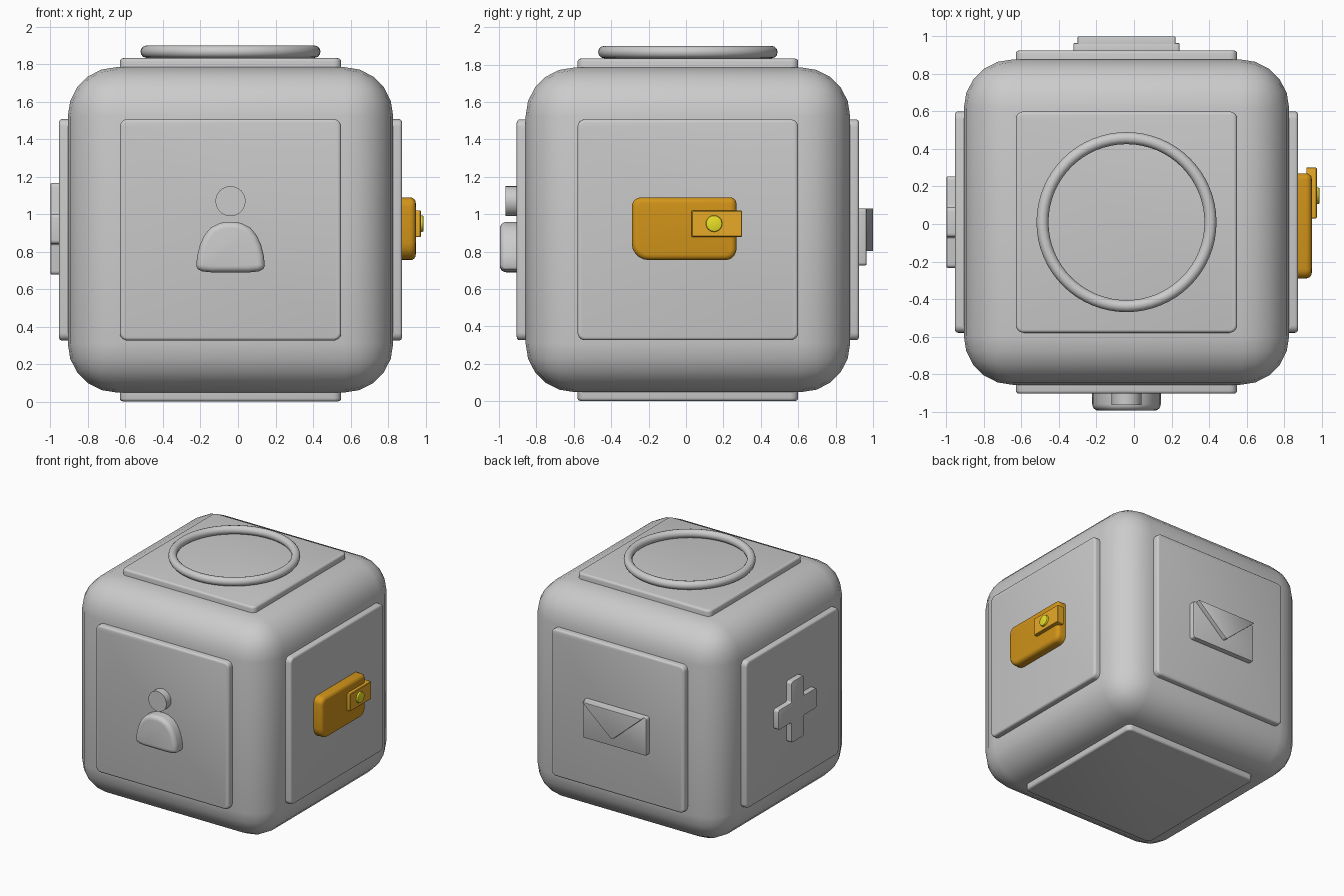
import bpy, bmesh
from math import sin, cos, pi, radians
from mathutils import Vector, Matrix

if "Cube" in bpy.data.objects:
    bpy.data.objects.remove(bpy.data.objects["Cube"])

C = Vector((-0.04, 0.01, 0.917))   # cube centre
P = 0.915                          # distance from centre to panel face

# local axes (u, v, outward) of every cube side
X, Y, Z = Vector((1, 0, 0)), Vector((0, 1, 0)), Vector((0, 0, 1))
SIDES = {
    "front": (X, Z, -Y), "back": (-X, Z, Y), "right": (Y, Z, X),
    "left": (-Y, Z, -X), "top": (X, Y, Z), "bottom": (X, -Y, -Z),
}


def material(name, rgb):
    m = bpy.data.materials.new(name)
    m.diffuse_color = (*rgb, 1)
    m.use_nodes = True
    m.node_tree.nodes["Principled BSDF"].inputs["Base Color"].default_value = m.diffuse_color
    return m


def finish(name, bm, mat=None):
    bmesh.ops.recalc_face_normals(bm, faces=bm.faces)
    me = bpy.data.meshes.new(name)
    bm.to_mesh(me)
    bm.free()
    ob = bpy.data.objects.new(name, me)
    bpy.context.collection.objects.link(ob)
    if mat:
        me.materials.append(mat)
    bpy.ops.object.select_all(action='DESELECT')
    ob.select_set(True)
    bpy.context.view_layer.objects.active = ob
    bpy.ops.object.shade_smooth_by_angle(angle=radians(35))
    return ob


def rounded(corners, seg=5):
    """Outline from (u, v, radius) corners, each rounded by a curve."""
    out, n = [], len(corners)
    for i, (u, v, r) in enumerate(corners):
        p = Vector((u, v))
        if r == 0:
            out.append(p)
            continue
        a = p + (Vector(corners[i - 1][:2]) - p).normalized() * r
        b = p + (Vector(corners[(i + 1) % n][:2]) - p).normalized() * r
        o = a + b - p
        for k in range(seg + 1):
            t = k / seg * pi / 2
            out.append(o + (a - o) * cos(t) + (b - o) * sin(t))
    return out


def circle(u, v, r, n=32):
    return [(u + r * cos(2 * pi * i / n), v + r * sin(2 * pi * i / n)) for i in range(n)]


def rect(u0, u1, v0, v1, r):
    return rounded([(u0, v0, r), (u1, v0, r), (u1, v1, r), (u0, v1, r)])


def plate(name, side, outline, w0, w1, bevel=0, seg=3, mat=None):
    """Extrude an outline outward on a cube side and round its outer rim."""
    u, v, w = SIDES[side]
    bm = bmesh.new()
    base = bm.faces.new([bm.verts.new(C + u * p[0] + v * p[1] + w * w0) for p in outline])
    geo = bmesh.ops.extrude_face_region(bm, geom=[base], use_keep_orig=True)["geom"]
    top = [g for g in geo if isinstance(g, bmesh.types.BMVert)]
    bmesh.ops.translate(bm, verts=top, vec=w * (w1 - w0))
    if bevel:
        cap = next(g for g in geo if isinstance(g, bmesh.types.BMFace))
        bmesh.ops.bevel(bm, geom=list(cap.edges), offset=bevel, segments=seg,
                        profile=0.5, affect='EDGES', clamp_overlap=True)
    return finish(name, bm, mat)


# rounded cube body
bm = bmesh.new()
bmesh.ops.create_cube(bm, size=1.735, matrix=Matrix.Translation(C))
bmesh.ops.bevel(bm, geom=bm.edges[:], offset=0.26, segments=5, profile=0.5, affect='EDGES')
finish("cube_body", bm)

# one raised panel per side
for side in SIDES:
    plate(side + "_panel", side, rect(-0.59, 0.59, -0.59, 0.59, 0.04), 0.84, P, 0.016)

# ring on top
bm = bmesh.new()
N, M = 64, 12
rings = []
for i in range(N):
    a = 2 * pi * i / N
    rings.append([bm.verts.new(C + Vector((
        (0.448 + 0.032 * cos(2 * pi * j / M)) * cos(a),
        (0.448 + 0.032 * cos(2 * pi * j / M)) * sin(a),
        P + 0.035 + 0.033 * sin(2 * pi * j / M)))) for j in range(M)])
for i in range(N):
    for j in range(M):
        A, B, k = rings[i], rings[(i + 1) % N], (j + 1) % M
        bm.faces.new((A[j], B[j], B[k], A[k]))
finish("top_ring", bm)

# person icon on the front
plate("figure_head", "front", circle(0, 0.153, 0.08), P - 0.01, 0.975)
half = [(0.10, -0.227), (0.15, -0.222), (0.175, -0.21), (0.183, -0.19), (0.178, -0.14),
        (0.163, -0.08), (0.14, -0.03), (0.105, 0.012), (0.06, 0.035), (0.025, 0.042)]
plate("figure_shoulders", "front", half + [(-u, v) for u, v in reversed(half)],
      P - 0.01, 1.005, 0.045, 5)

# wallet icon on the right
leather = material("leather", (0.65, 0.30, 0.01))
tan = material("strap_tan", (0.80, 0.40, 0.02))
yellow = material("button_yellow", (0.82, 0.75, 0.02))
plate("wallet", "right", rounded([(-0.30, -0.162, 0.09), (0.26, -0.162, 0.06),
                                  (0.26, 0.173, 0.035), (-0.30, 0.173, 0.05)]),
      P - 0.01, 0.988, 0.03, 4, leather)
plate("wallet_strap", "right", rect(0.02, 0.29, -0.038, 0.103, 0.006), 0.96, 1.015, 0.004, 1, tan)
plate("wallet_button", "right", circle(0.14, 0.033, 0.044, 24), 1.0, 1.03, 0.008, 2, yellow)

# envelope icon on the back
plate("envelope", "back", rect(-0.283, 0.283, -0.19, 0.113, 0.015), P - 0.01, 0.955, 0.006, 2)
plate("envelope_flap", "back", rounded([(-0.265, 0.113, 0.01), (0, -0.12, 0.015),
                                        (0.265, 0.113, 0.01)]), 0.95, 0.99, 0.006, 2)

# plus icon on the left
a, b = 0.08, 0.244
arm = [(b, -a), (b, a), (a, a)]
cross = []
for k in range(4):
    for i, (u, v) in enumerate(arm):
        for _ in range(k):
            u, v = -v, u
        cross.append((u, v + 0.005, 0.02 if i < 2 else 0.012))
plate("plus_sign", "left", rounded(cross, 4), P - 0.01, 0.96, 0.006, 2)
